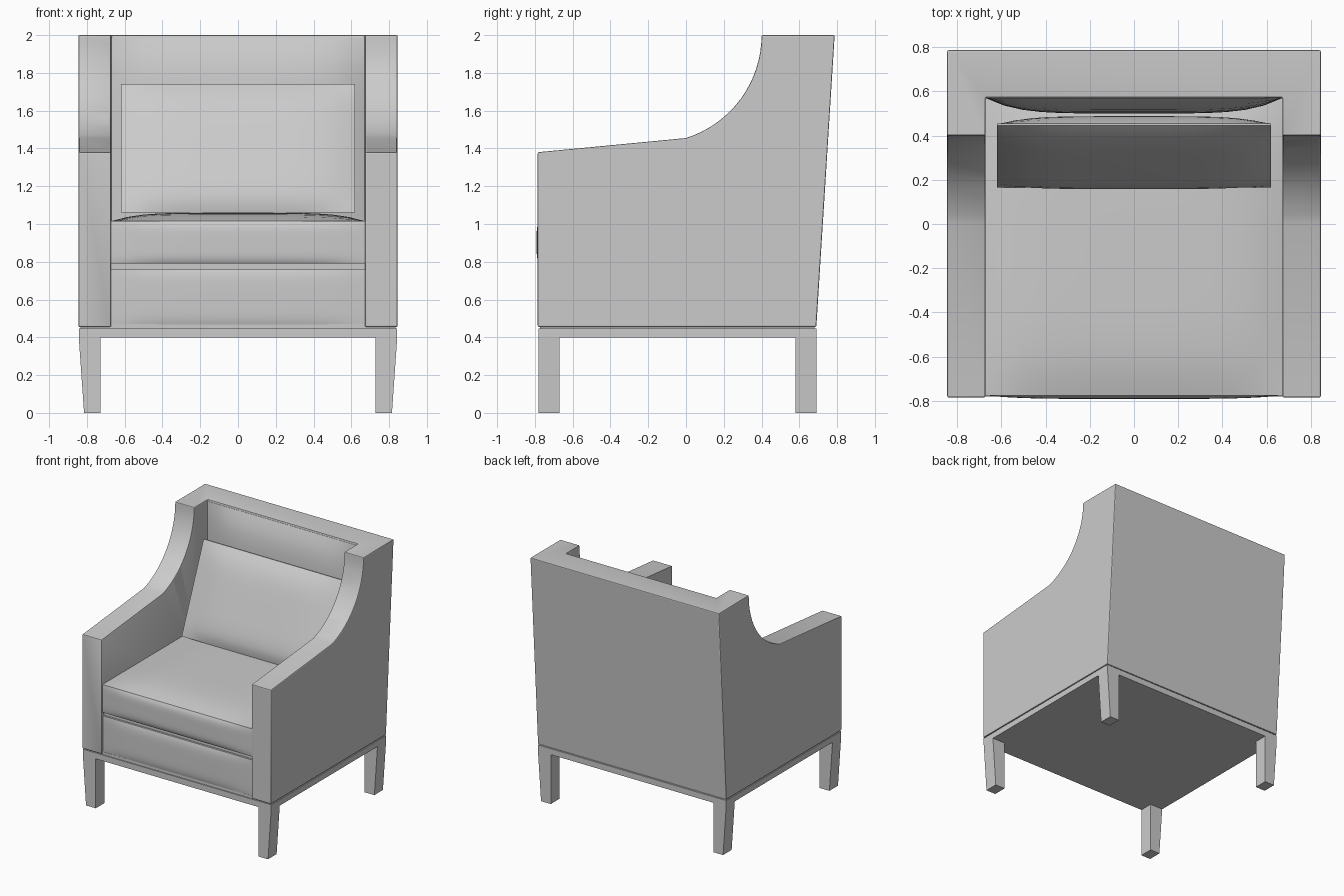
import bpy, bmesh, math
from mathutils import Vector

if "Cube" in bpy.data.objects:
    bpy.data.objects.remove(bpy.data.objects["Cube"], do_unlink=True)

# One plain grey for the whole chair
grey = bpy.data.materials.new("soft_grey")
grey.use_nodes = True
colour = (0.6, 0.6, 0.6, 1)
grey.diffuse_color = colour
grey.node_tree.nodes["Principled BSDF"].inputs["Base Color"].default_value = colour


def add_object(name, bm, angle=30):
    bmesh.ops.recalc_face_normals(bm, faces=bm.faces)
    mesh = bpy.data.meshes.new(name)
    bm.to_mesh(mesh)
    bm.free()
    mesh.materials.append(grey)
    obj = bpy.data.objects.new(name, mesh)
    bpy.context.collection.objects.link(obj)
    activate(obj)
    bpy.ops.object.shade_smooth_by_angle(angle=math.radians(angle))
    return obj


def activate(obj):
    bpy.ops.object.select_all(action='DESELECT')
    obj.select_set(True)
    bpy.context.view_layer.objects.active = obj


def box_mesh(low, high):
    bm = bmesh.new()
    bmesh.ops.create_cube(bm, size=1)
    low, high = Vector(low), Vector(high)
    for v in bm.verts:
        v.co = (low + high) / 2 + v.co * (high - low)
    return bm


def pillow(name, low, high, front, back, top, lean=None):
    """Box with softly swollen faces; lean moves the finished points."""
    bm = bmesh.new()
    bmesh.ops.create_cube(bm, size=2)
    bmesh.ops.subdivide_edges(bm, edges=bm.edges[:], cuts=15, use_grid_fill=True)
    low, high = Vector(low), Vector(high)
    swell = lambda a, b: (1 - abs(a) ** 5) * (1 - abs(b) ** 5)
    for v in bm.verts:
        x, y, z = v.co
        p = (low + high) / 2 + v.co * (high - low) / 2
        if lean:
            p.y = lean(y, z)
        if y < -0.99:
            p.y -= front * swell(x, z)
        if y > 0.99:
            p.y += back * swell(x, z)
        if z > 0.99:
            p.z += top * swell(x, y)
        v.co = p
    return add_object(name, bm, 40)


# Shell: side profile with swept arms, drawn across the full width
profile = [(-0.785, 0.455), (-0.785, 1.38), (0, 1.455)]
cy, cz, r = -0.171, 2.0, 0.571
start = math.atan2(1.455 - cz, -cy)
for i in range(1, 17):
    a = start * (1 - i / 16)
    profile.append((cy + r * math.cos(a), cz + r * math.sin(a)))
profile += [(0.787, 2.0), (0.69, 0.455)]
bm = bmesh.new()
face = bm.faces.new([bm.verts.new((-0.845, y, z)) for y, z in profile])
extruded = bmesh.ops.extrude_face_region(bm, geom=[face])["geom"]
bmesh.ops.translate(bm, vec=(1.69, 0, 0),
                    verts=[g for g in extruded if isinstance(g, bmesh.types.BMVert)])
shell = add_object("arms_and_back", bm)

# Hollow out the seat space, then soften the edges
cutter = add_object("seat_space_cutter", box_mesh((-0.672, -1, 0.3), (0.672, 0.572, 2.3)))
cutter.hide_render = True
activate(shell)
cut = shell.modifiers.new("hollow", 'BOOLEAN')
cut.operation, cut.object, cut.solver = 'DIFFERENCE', cutter, 'EXACT'
bpy.ops.object.modifier_apply(modifier=cut.name)
bpy.data.objects.remove(cutter, do_unlink=True)
edge = shell.modifiers.new("soft_edges", 'BEVEL')
edge.width, edge.segments, edge.limit_method = 0.007, 2, 'ANGLE'
edge.angle_limit = math.radians(40)
bpy.ops.object.modifier_apply(modifier=edge.name)
bpy.ops.object.shade_smooth_by_angle(angle=math.radians(30))

# Upholstery
pillow("back_padding", (-0.672, 0.57, 0.8), (0.672, 0.6, 1.985), 0.07, 0, 0)
pillow("front_panel", (-0.672, -0.77, 0.462), (0.672, -0.7, 0.76), 0.012, 0, 0)
pillow("seat_cushion", (-0.672, -0.775, 0.79), (0.672, 0.57, 1.015), 0.016, 0, 0.045)


def cushion_lean(y, z):
    t = (z + 1) / 2
    front_y = 0.165 + 0.28 * t
    back_y = 0.43 + 0.025 * t
    return front_y + (back_y - front_y) * (y + 1) / 2


pillow("back_cushion", (-0.62, 0, 1.06), (0.62, 1, 1.74), 0.05, 0.04, 0, cushion_lean)

# Frame
add_object("seat_deck", box_mesh((-0.672, -0.755, 0.455), (0.672, 0.572, 0.79)))
add_object("base_rail", box_mesh((-0.843, -0.78, 0.4), (0.843, 0.69, 0.448)))
add_object("base_seam", box_mesh((-0.835, -0.772, 0.44), (0.835, 0.68, 0.47)))

# Legs taper on the outer side only
for side, s in (("left", 1), ("right", -1)):
    for end, y in (("front", -0.78), ("back", 0.58)):
        bm = box_mesh((0.728, y, 0), (0.843, y + 0.11, 0.4))
        for v in bm.verts:
            if v.co.x > 0.8 and v.co.z < 0.1:
                v.co.x = 0.815
            v.co.x *= s
        add_object(f"{end}_{side}_leg", bm)
